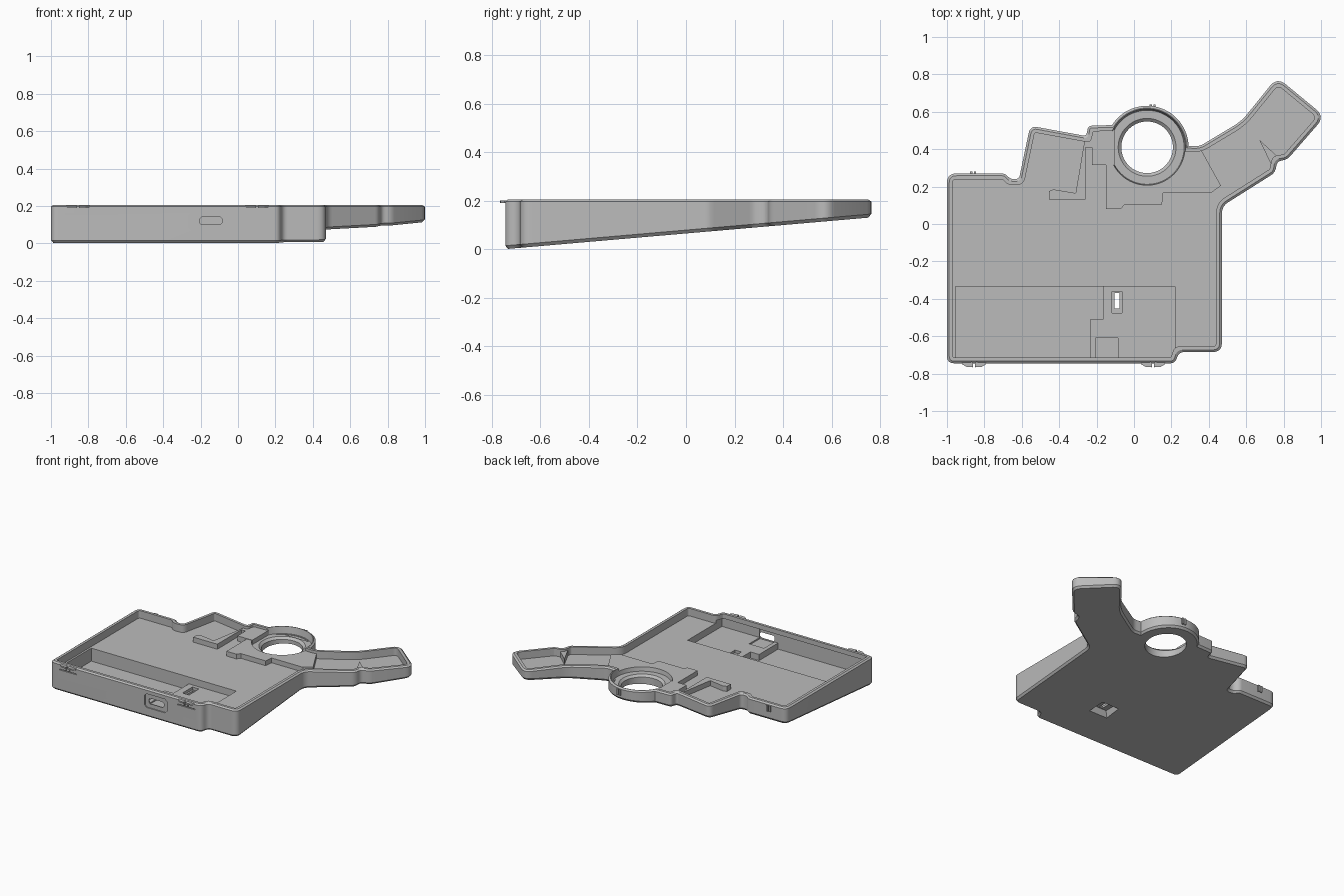
import bpy, bmesh, math
from mathutils import Vector

if "Cube" in bpy.data.objects:
    bpy.data.objects.remove(bpy.data.objects["Cube"])

grey = bpy.data.materials.new("plain grey")
grey.use_nodes = True
grey.diffuse_color = (0.5, 0.5, 0.5, 1)
grey.node_tree.nodes["Principled BSDF"].inputs["Base Color"].default_value = (0.5, 0.5, 0.5, 1)

TOP, FLOOR = 0.205, 0.15
RING = Vector((0.07, 0.41))


def underside(y):
    """Height of the sloping underside."""
    return (y + 0.745) * 0.0866


def loft(name, sections):
    """Solid skinned through equal-length loops of 3D points, bottom to top."""
    bm = bmesh.new()
    loops = [[bm.verts.new(p) for p in s] for s in sections]
    n = len(loops[0])
    for low, high in zip(loops, loops[1:]):
        for i in range(n):
            j = (i + 1) % n
            bm.faces.new((low[i], low[j], high[j], high[i]))
    bm.faces.new(loops[0][::-1])
    bm.faces.new(loops[-1])
    bmesh.ops.recalc_face_normals(bm, faces=bm.faces)
    mesh = bpy.data.meshes.new(name)
    bm.to_mesh(mesh)
    bm.free()
    mesh.materials.append(grey)
    obj = bpy.data.objects.new(name, mesh)
    bpy.context.collection.objects.link(obj)
    return obj


def prism(name, pts, z0, z1):
    return loft(name, [[(x, y, z) for x, y in pts] for z in (z0, z1)])


def box(name, x0, x1, y0, y1, z0, z1):
    return prism(name, [(x0, y0), (x1, y0), (x1, y1), (x0, y1)], z0, z1)


def cone(name, r0, r1, z0, z1):
    turn = [math.tau * i / 64 for i in range(64)]
    return loft(name, [[(RING.x + r * math.cos(a), RING.y + r * math.sin(a), z) for a in turn]
                       for r, z in ((r0, z0), (r1, z1))])


def combine(target, tool, operation):
    mod = target.modifiers.new(operation, "BOOLEAN")
    mod.operation, mod.solver, mod.object = operation, "EXACT", tool
    bpy.context.view_layer.objects.active = target
    bpy.ops.object.modifier_apply(modifier=mod.name)
    bpy.data.objects.remove(tool)


def cut(tool):
    combine(case, tool, "DIFFERENCE")


def add(tool):
    combine(case, tool, "UNION")


# Case outline: corner x, corner y, rounding; the ring follows as an arc
corners = [(-1, -.745, .04), (.22, -.745, .03), (.24, -.685, .03), (.47, -.685, .05),
           (.47, .095, .04), (.755, .275, .03), (.765, .335, .03), (.82, .345, .03),
           (1.02, .575, .06), (.765, .785, .06), (.575, .55, .05), (.35, .415, .03)]
for i in range(29):
    a = math.radians(2 + i * 5.2)
    corners.append((RING.x + .222 * math.cos(a), RING.y + .222 * math.sin(a), 0))
corners += [(-.245, .525, .02), (-.255, .47, .02), (-.555, .525, .04),
            (-.615, .24, .03), (-.66, .24, .02), (-.69, .27, .02), (-1, .27, .05)]


def outline(inset):
    """Inset the sharp outline, then round its corners."""
    pts = [Vector(c[:2]) for c in corners]
    n = len(pts)
    moved, convex = [], []
    for i, p in enumerate(pts):
        a = (p - pts[i - 1]).normalized()
        b = (pts[(i + 1) % n] - p).normalized()
        na, nb = Vector((-a.y, a.x)), Vector((-b.y, b.x))
        moved.append(p + (na + nb) * inset / (1 + na.dot(nb)))
        convex.append(a.x * b.y - a.y * b.x > 0)
    result = []
    for i, p in enumerate(moved):
        t = corners[i][2]
        if t == 0:
            result.append(p)
            continue
        before, after = moved[i - 1] - p, moved[(i + 1) % n] - p
        t = max(t - inset, .008) if convex[i] else t + inset * .5
        t = min(t, .45 * before.length, .45 * after.length)
        start, end = p + before.normalized() * t, p + after.normalized() * t
        for k in range(7):
            u = k / 6
            result.append(start * (1 - u) ** 2 + p * 2 * u * (1 - u) + end * u ** 2)
    return result


# Shell with chamfered edges, sloping underside and open top
full, slim = outline(0), outline(.012)
case = loft("case_shell", [
    [(p.x, p.y, underside(p.y)) for p in slim],
    [(p.x, p.y, underside(p.y) + .014) for p in full],
    [(p.x, p.y, TOP - .009) for p in full],
    [(p.x, p.y, TOP) for p in slim]])
cut(prism("cavity", outline(.031), FLOOR, .3))

# Raised deck in front of the ring
deck = [(-.15, .08), (-.07, .08), (-.05, .105), (.15, .105), (.155, .165), (.41, .165),
        (.465, .205), (.36, .395), (.275, .41), (.2, .57), (-.02, .57), (-.15, .48)]
add(prism("deck", deck, FLOOR - .012, .185))

# Ring seat, countersink and through hole
cut(cone("ring_seat", .198, .21, .155, .23))
cut(cone("countersink", .138, .158, .14, .158))
cut(cone("ring_hole", .138, .138, -.1, .3))

# Locating block, corner wall and arm spur
add(box("locating_block", -.225, -.105, .315, .51, FLOOR - .012, .188))
add(prism("corner_wall", [(-.455, .132), (-.26, .132), (-.26, .41), (-.22, .41), (-.22, .507),
                          (-.262, .46), (-.312, .165), (-.43, .185), (-.455, .175)],
          FLOOR - .012, .187))
add(prism("arm_spur", [(.67, .45), (.742, .3), (.785, .345)], FLOOR - .006, .19))

# Battery pocket with a deep bay and a shallow electronics bay
cut(prism("deep_bay", [(-.955, -.73), (-.235, -.73), (-.235, -.51), (-.165, -.51),
                       (-.165, -.333), (-.955, -.333)], .055, .17))
cut(box("shallow_bay", -.24, .22, -.73, -.51, .1, .17))
cut(box("shallow_bay_rear", -.17, .22, -.515, -.333, .1, .17))

# Charging port
cut(box("port_bed", -.205, -.085, -.735, -.61, .09, .17))


def port(width, height, depth, bevel):
    """Octagonal opening cut in from the front wall."""
    w, h = width / 2, height / 2
    loop = [(w - bevel, -h), (w, bevel - h), (w, h - bevel), (w - bevel, h),
            (bevel - w, h), (-w, h - bevel), (-w, bevel - h), (bevel - w, -h)]
    cut(loft("port", [[(x - .145, y, z + .12) for x, z in loop] for y in (-.8, depth)]))


port(.18, .1, -.737, .015)
port(.12, .04, -.7, .01)

# Power switch slot with recesses above and below
cut(box("switch_bed", -.117, -.064, -.475, -.36, .08, .17))
cut(box("switch_slot", -.105, -.078, -.452, -.37, -.1, .2))
cut(loft("switch_well", [
    [(-.09 + sx * w, -.411 + sy * d, z) for sx, sy in ((-1, -1), (1, -1), (1, 1), (-1, 1))]
    for w, d, z in ((.085, .075, 0), (.055, .05, .065))]))

# Front snap clips: relief slits and a split lip
for x in (-.855, .102):
    cut(box("clip_slit", x - .07, x + .07, -.78, -.737, .157, .163))
    for s in (-1, 1):
        cut(box("clip_slit", x + s * .014 - .003, x + s * .014 + .003, -.78, -.737, .163, .23))
        lip = [(x + s * .006, -.735), (x + s * .065, -.735), (x + s * .065, -.749),
               (x + s * .04, -.764), (x + s * .006, -.766)]
        prism("clip_lip", lip, .19, .2)

# Rear snap catches
for x, y in ((-.86, .268), (.1, .628)):
    for s in (-1, 1):
        box("rear_catch", x + s * .01 - .006, x + s * .01 + .006, y - .012, y + .012, .15, .196)

# Smooth rounded sides, keep edges crisp
bpy.ops.object.select_all(action="DESELECT")
case.select_set(True)
bpy.context.view_layer.objects.active = case
bpy.ops.object.shade_smooth_by_angle(angle=math.radians(30))
